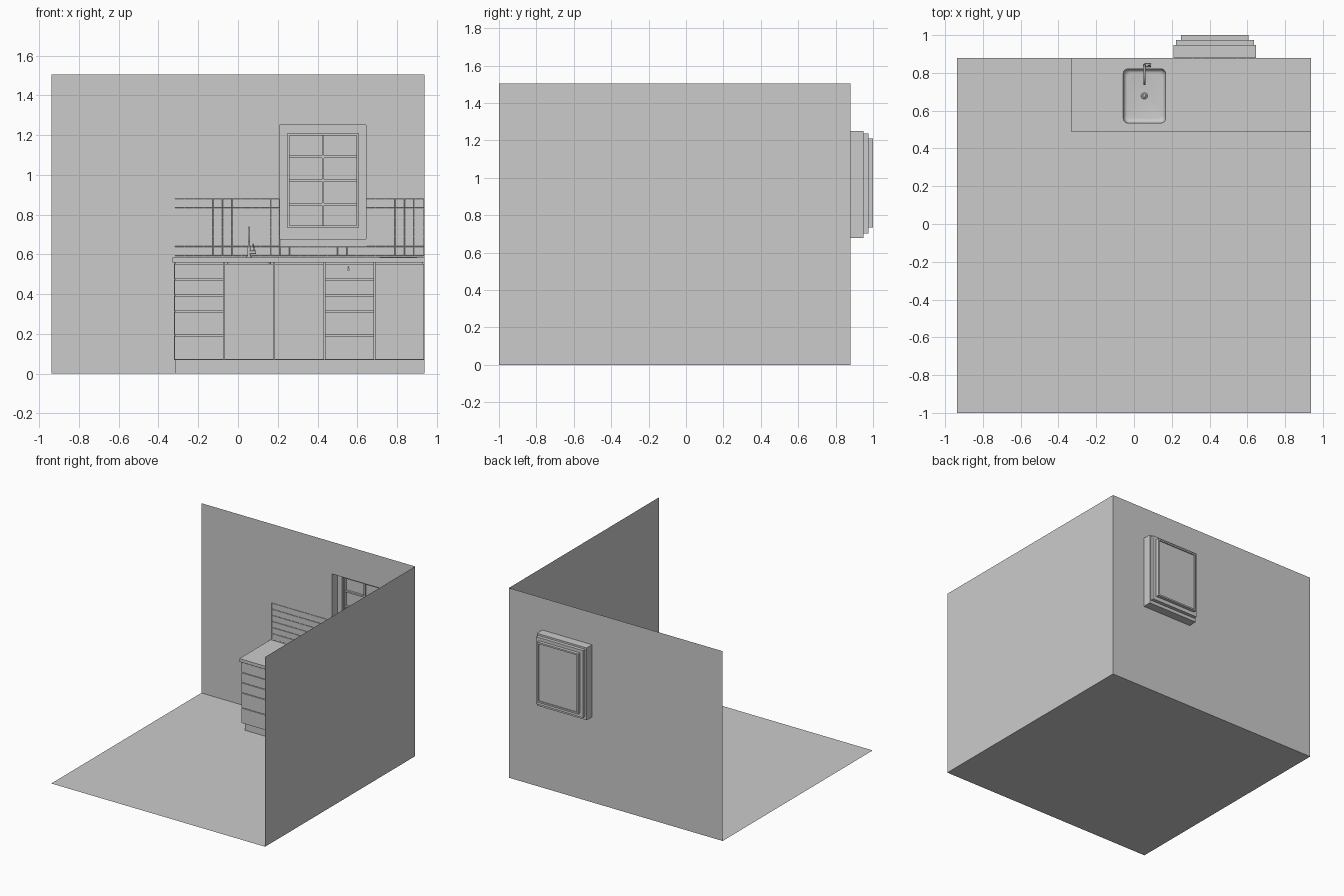
import bpy, bmesh, math
from mathutils import Vector, Matrix

if "Cube" in bpy.data.objects:
    bpy.data.objects.remove(bpy.data.objects["Cube"])

W, YB, YF, H = 0.938, 0.88, -1.0, 1.505      # room half width, back, front, height
TOP = 0.585                                   # worktop height


def finish(name, bm, smooth=False):
    me = bpy.data.meshes.new(name)
    bm.to_mesh(me)
    bm.free()
    ob = bpy.data.objects.new(name, me)
    bpy.context.collection.objects.link(ob)
    if smooth:
        bpy.ops.object.select_all(action='DESELECT')
        bpy.context.view_layer.objects.active = ob
        ob.select_set(True)
        bpy.ops.object.shade_smooth_by_angle(angle=math.radians(35))
    return ob


def add_box(bm, x0, x1, y0, y1, z0, z1):
    m = Matrix.Translation(((x0 + x1) / 2, (y0 + y1) / 2, (z0 + z1) / 2))
    m = m @ Matrix.Diagonal((x1 - x0, y1 - y0, z1 - z0, 1))
    bmesh.ops.create_cube(bm, size=1, matrix=m)


def boxes(name, items, bevel=0):
    bm = bmesh.new()
    for b in items:
        add_box(bm, *b)
    if bevel:
        bmesh.ops.bevel(bm, geom=bm.edges[:], offset=bevel, segments=1, affect='EDGES')
    return finish(name, bm)


def add_rod(bm, a, b, r1, r2=None, seg=20):
    a, b = Vector(a), Vector(b)
    d = b - a
    m = Matrix.Translation((a + b) / 2) @ d.to_track_quat('Z', 'Y').to_matrix().to_4x4()
    bmesh.ops.create_cone(bm, cap_ends=True, segments=seg, radius1=r1,
                          radius2=r1 if r2 is None else r2, depth=d.length, matrix=m)


def rect_ring(bm, r, y):
    x0, x1, z0, z1 = r
    return [bm.verts.new(p) for p in ((x0, y, z0), (x1, y, z0), (x1, y, z1), (x0, y, z1))]


def bridge(bm, a, b):
    n = len(a)
    for i in range(n):
        bm.faces.new((a[i], a[(i + 1) % n], b[(i + 1) % n], b[i]))


def rounded(cx, cy, hx, hy, r, z, n=6):
    pts = []
    for k, (sx, sy) in enumerate(((1, 1), (-1, 1), (-1, -1), (1, -1))):
        for i in range(n + 1):
            t = math.pi / 2 * (k + i / n)
            pts.append((cx + sx * (hx - r) + r * math.cos(t),
                        cy + sy * (hy - r) + r * math.sin(t), z))
    return pts


# floor and right wall: single sheets
for name, pts in (("floor", ((-W, YF, 0), (W, YF, 0), (W, YB, 0), (-W, YB, 0))),
                  ("right_wall", ((W, YB, 0), (W, YF, 0), (W, YF, H), (W, YB, H)))):
    bm = bmesh.new()
    bm.faces.new([bm.verts.new(p) for p in pts])
    finish(name, bm)

# back wall with window opening and reveal
hole, outer, pane = (0.208, 0.645, 0.677, 1.25), (0.222, 0.635, 0.703, 1.236), (0.248, 0.607, 0.733, 1.211)
bm = bmesh.new()
rings = [rect_ring(bm, (-W, W, 0, H), YB), rect_ring(bm, hole, YB),
         rect_ring(bm, hole, 0.948), rect_ring(bm, outer, 0.948)]
for a, b in zip(rings, rings[1:]):
    bridge(bm, a, b)
finish("back_wall", bm)


def frame(name, o, i, y0, y1):
    bm = bmesh.new()
    rs = [rect_ring(bm, o, y0), rect_ring(bm, i, y0), rect_ring(bm, i, y1), rect_ring(bm, o, y1)]
    for k in range(4):
        bridge(bm, rs[k], rs[(k + 1) % 4])
    bmesh.ops.recalc_face_normals(bm, faces=bm.faces[:])
    return finish(name, bm)


# window: outer frame, sash, glass and glazing bars
x0, x1, z0, z1 = pane
frame("window_frame", outer, (x0 + 0.002, x1 - 0.002, z0 + 0.002, z1 - 0.002), 0.944, 0.975)
frame("window_sash", pane, (x0 + 0.012, x1 - 0.012, z0 + 0.012, z1 - 0.012), 0.962, 1.0)
boxes("window_glass", [(x0 + 0.01, x1 - 0.01, 0.988, 0.991, z0 + 0.01, z1 - 0.01)])
xm = (x0 + x1) / 2
bars = [(xm - 0.006, xm + 0.006, 0.97, 0.988, z0 + 0.01, z1 - 0.01)]
for k in (1, 2, 3):
    z = z0 + (z1 - z0) * k / 4
    bars.append((x0 + 0.01, x1 - 0.01, 0.972, 0.988, z - 0.006, z + 0.006))
boxes("glazing_bars", bars)

# wall tiles on both walls, leaving out the window bay
P, G, T = 0.0482, 0.0008, 0.004
tiles = []
for r in range(6):
    za = 0.592 + r * P
    for c in range(26):
        if r > 0 and 11 <= c < 20:
            continue
        xa = -0.319 + c * P
        tiles.append((xa + G, xa + P - G, YB - T, YB, za + G, za + P - G))
boxes("back_wall_tiles", tiles, 0.001)
boxes("right_wall_tiles", [(W - T, W, YB - (c + 1) * P + G, YB - c * P - G,
                            0.592 + r * P + G, 0.592 + (r + 1) * P - G)
                           for r in range(6) for c in range(8)], 0.001)

# worktop with a rounded sink cut-out
SX, SY, HX, HY = 0.055, 0.678, 0.112, 0.143
top = boxes("worktop", [(-0.33, W, 0.488, YB, 0.56, TOP)])
bm = bmesh.new()
a = [bm.verts.new(p) for p in rounded(SX, SY, HX, HY, 0.025, 0.5)]
b = [bm.verts.new(p) for p in rounded(SX, SY, HX, HY, 0.025, 0.65)]
bridge(bm, a, b)
bm.faces.new(a[::-1])
bm.faces.new(b)
cutter = finish("sink_cutter", bm)
cutter.hide_render = True
mod = top.modifiers.new("sink_hole", 'BOOLEAN')
mod.operation, mod.object, mod.solver = 'DIFFERENCE', cutter, 'EXACT'
bpy.context.view_layer.objects.active = top
bpy.ops.object.modifier_apply(modifier=mod.name)
bpy.data.objects.remove(cutter)

# sink bowl and drain
bm = bmesh.new()
prev = None
for d, z in ((0, TOP - 0.001), (0.002, 0.475), (0.006, 0.462), (0.014, 0.455), (0.022, 0.453)):
    ring = [bm.verts.new(p) for p in rounded(SX, SY, HX - d, HY - d, 0.025, z)]
    if prev:
        bridge(bm, ring, prev)
    prev = ring
bm.faces.new(prev)
bmesh.ops.recalc_face_normals(bm, faces=bm.faces[:])
bmesh.ops.reverse_faces(bm, faces=bm.faces[:])
finish("sink_bowl", bm, True)
bm = bmesh.new()
add_rod(bm, (SX, SY, 0.452), (SX, SY, 0.456), 0.018, 0.015, 24)
add_rod(bm, (SX, SY, 0.456), (SX, SY, 0.459), 0.009, 0.007, 24)
finish("sink_drain", bm, True)

# tap: base, side handle and swept spout
FX, FY = 0.055, 0.84
bm = bmesh.new()
add_rod(bm, (FX, FY, TOP), (FX, FY, TOP + 0.006), 0.012)
add_rod(bm, (FX, FY, TOP), (FX, FY, 0.635), 0.008)
add_rod(bm, (FX, FY, 0.61), (FX + 0.036, FY, 0.61), 0.0085)
add_rod(bm, (FX + 0.028, FY, 0.615), (FX + 0.02, FY, 0.655), 0.003, seg=12)
finish("tap_body", bm, True)
cu = bpy.data.curves.new("tap_spout", 'CURVE')
cu.dimensions, cu.bevel_depth, cu.bevel_resolution, cu.use_fill_caps = '3D', 0.0055, 3, True
path = [(FX, FY, 0.63)]
for i in range(13):
    t = math.pi * i / 12
    path.append((FX, FY - 0.05 + 0.05 * math.cos(t), 0.685 + 0.05 * math.sin(t)))
path.append((FX, FY - 0.1, 0.665))
sp = cu.splines.new('POLY')
sp.points.add(len(path) - 1)
for p, c in zip(sp.points, path):
    p.co = (*c, 1)
    
sp.use_smooth = True
bpy.context.collection.objects.link(bpy.data.objects.new("tap_spout", cu))

# thin hob plate
boxes("hob", [(0.712, 0.9, 0.535, 0.845, TOP - 0.001, TOP + 0.002)])

# cabinet carcass and recessed plinth
CX, CW = -0.322, 0.252
panels = [(CX, W, 0.514, YB, 0.07, 0.084), (CX, W, 0.87, YB, 0.07, 0.56)]
for k in range(6):
    x = min(max(CX + k * CW, CX + 0.005), W - 0.005)
    panels.append((x - 0.005, x + 0.005, 0.513, YB, 0.07, 0.56))
boxes("cabinet_carcass", panels)
boxes("plinth", [(CX + 0.004, W, 0.54, YB, 0, 0.07)])

# drawer and door fronts
g = 0.0025
levels = (0.07, 0.193, 0.313, 0.393, 0.473, 0.555)
drawers, doors = [], []
for k in range(5):
    xa, xb = CX + k * CW + g, CX + (k + 1) * CW - g
    if k in (0, 3):
        drawers += [(xa, xb, 0.5, 0.513, a + g, b - g) for a, b in zip(levels, levels[1:])]
    else:
        doors.append((xa, xb, 0.5, 0.513, 0.07 + g, 0.555 - g))
boxes("drawer_fronts", drawers)
boxes("door_fronts", doors)

# small drawer knob
bm = bmesh.new()
add_rod(bm, (0.556, 0.501, 0.524), (0.556, 0.492, 0.524), 0.004, 0.007, 16)
add_rod(bm, (0.556, 0.495, 0.538), (0.556, 0.495, 0.524), 0.002, 0.003, 12)
finish("drawer_knob", bm, True)
